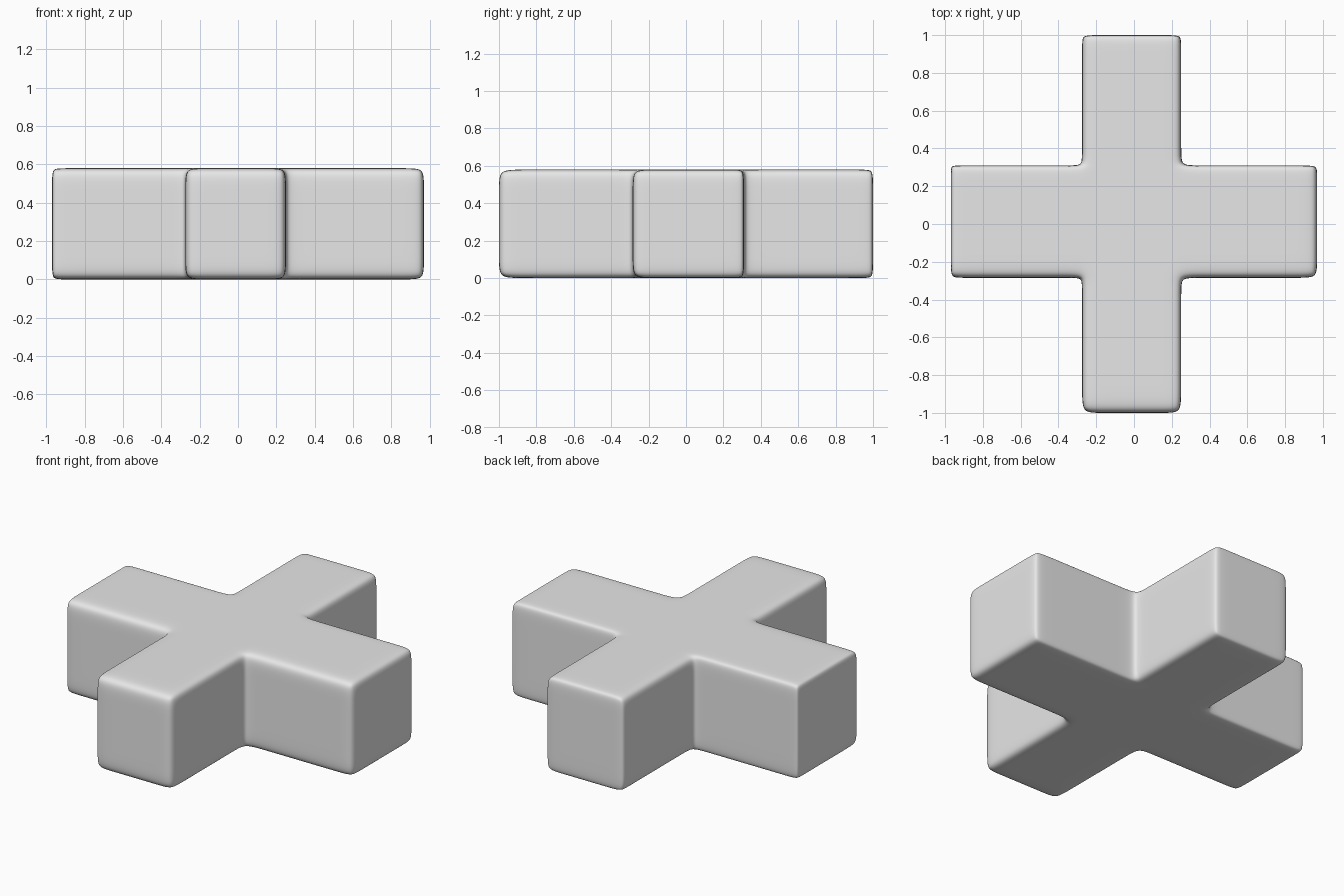
import bpy, bmesh

cube = bpy.data.objects.get("Cube")
if cube:
    bpy.data.objects.remove(cube, do_unlink=True)

# Material
grey = bpy.data.materials.new("light grey")
grey.use_nodes = True
colour = (0.8, 0.8, 0.8, 1)
grey.diffuse_color = colour
grey.node_tree.nodes["Principled BSDF"].inputs["Base Color"].default_value = colour

# Loop positions: arm end, support, inner corner support, arm side, support, ...
xs = [-0.97, -0.93, -0.33, -0.275, -0.19, 0.17, 0.25, 0.335, 0.89, 0.97]
ys = [-1.0, -0.89, -0.34, -0.285, -0.19, 0.27, 0.31, 0.37, 0.96, 1.0]
zs = [0.0, 0.09, 0.49, 0.58]
ARM = range(3, 6)      # cells that span the width of an arm


def inside(i, j):
    """True for the flat cells that make up the cross."""
    in_grid = 0 <= i < len(xs) - 1 and 0 <= j < len(ys) - 1
    return in_grid and (i in ARM or j in ARM)


bm = bmesh.new()
verts = {}


def vert(i, j, k):
    if (i, j, k) not in verts:
        verts[i, j, k] = bm.verts.new((xs[i], ys[j], zs[k]))
    return verts[i, j, k]


def wall(a, b):
    """Vertical strip of faces between two grid points."""
    for k in range(len(zs) - 1):
        bm.faces.new([vert(*a, k), vert(*b, k), vert(*b, k + 1), vert(*a, k + 1)])


# Cage of the cross: top, bottom and outer walls
top = len(zs) - 1
for i in range(len(xs) - 1):
    for j in range(len(ys) - 1):
        if not inside(i, j):
            continue
        corners = [(i, j), (i + 1, j), (i + 1, j + 1), (i, j + 1)]
        bm.faces.new([vert(*c, top) for c in corners])
        bm.faces.new([vert(*c, 0) for c in reversed(corners)])
        neighbours = [(i, j - 1), (i + 1, j), (i, j + 1), (i - 1, j)]
        for n, cell in enumerate(neighbours):
            if not inside(*cell):
                wall(corners[n], corners[(n + 1) % 4])

bmesh.ops.recalc_face_normals(bm, faces=bm.faces)
for face in bm.faces:
    face.smooth = True

mesh = bpy.data.meshes.new("rounded_cross")
bm.to_mesh(mesh)
bm.free()
mesh.materials.append(grey)
cross = bpy.data.objects.new("rounded_cross", mesh)
bpy.context.collection.objects.link(cross)

# Soft rounded edges
subsurf = cross.modifiers.new("rounding", "SUBSURF")
subsurf.levels = subsurf.render_levels = 3
